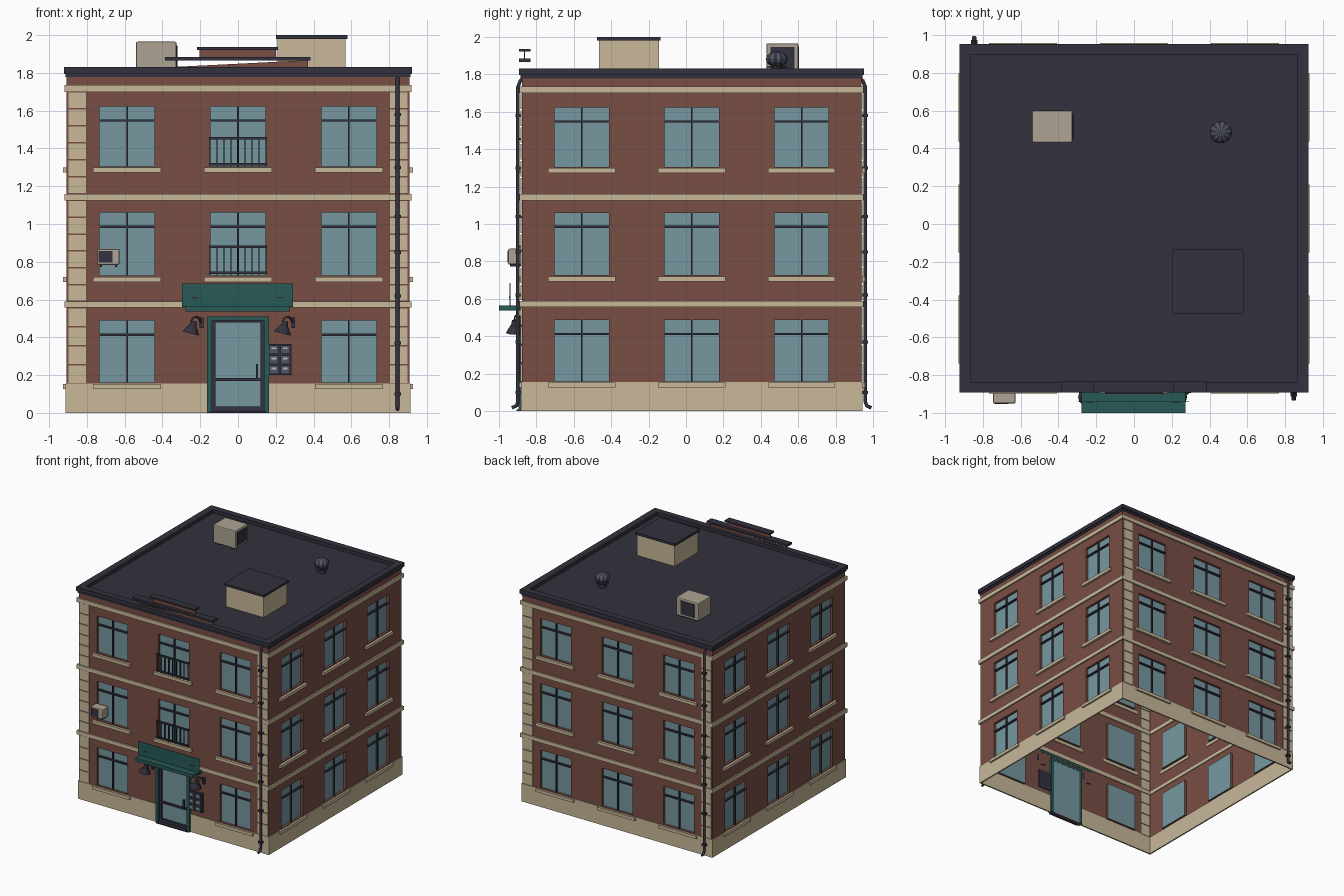
import bpy, bmesh, math
from mathutils import Matrix, Vector

cube = bpy.data.objects.get("Cube")
if cube:
    bpy.data.objects.remove(cube, do_unlink=True)


def material(name, *rgb):
    m = bpy.data.materials.new(name)
    m.use_nodes = True
    m.diffuse_color = (*rgb, 1)
    m.node_tree.nodes["Principled BSDF"].inputs["Base Color"].default_value = (*rgb, 1)
    return m


brick = material("red brown brick", .19, .077, .058)
cream = material("cream stone", .58, .48, .32)
dark = material("dark slate", .033, .031, .048)
glass = material("blue glass", .18, .31, .35)
green = material("deep green", .021, .1, .09)
beige = material("beige metal", .42, .37, .29)
steel = material("blue grey steel", .08, .095, .13)
pale = material("pale grey", .5, .5, .5)

# The building stands slightly behind the origin because the awning sticks out
CENTRE = Matrix.Translation((0, .03, 0))
sides = {name: CENTRE @ Matrix.Rotation(i * math.pi / 2, 4, 'Z')
         for i, name in enumerate(("front", "right_side", "back", "left_side"))}
front = sides["front"]
WALL = -.907
HALF = .145
COLUMNS = (-.587, 0, .587)
STOREYS = ((.16, .488), (.727, 1.06), (1.305, 1.623))
BANDS = ((.557, .59), (1.125, 1.16), (1.70, 1.735))


def finish(name, bm, mats, matrix=CENTRE, smooth=False):
    mesh = bpy.data.meshes.new(name)
    bm.to_mesh(mesh)
    bm.free()
    for m in mats:
        mesh.materials.append(m)
    ob = bpy.data.objects.new(name, mesh)
    bpy.context.collection.objects.link(ob)
    ob.matrix_world = matrix
    if smooth:
        for p in mesh.polygons:
            p.use_smooth = True
    return ob


def boxes(name, items, mat, matrix=CENTRE):
    """Each item is a (min, max) pair per axis."""
    bm = bmesh.new()
    for xs, ys, zs in items:
        size = [b - a for a, b in (xs, ys, zs)]
        mid = [(a + b) / 2 for a, b in (xs, ys, zs)]
        bmesh.ops.create_cube(bm, size=1, matrix=Matrix.Translation(mid) @ Matrix.Diagonal((*size, 1)))
    return finish(name, bm, [mat], matrix)


def tube(name, points, radius, mat, matrix):
    curve = bpy.data.curves.new(name, 'CURVE')
    curve.dimensions = '3D'
    curve.bevel_depth = radius
    curve.bevel_resolution = 1
    curve.use_fill_caps = True
    line = curve.splines.new('POLY')
    line.points.add(len(points) - 1)
    for p, co in zip(line.points, points):
        p.co = (*co, 1)
    curve.materials.append(mat)
    ob = bpy.data.objects.new(name, curve)
    bpy.context.collection.objects.link(ob)
    ob.matrix_world = matrix


def cone(bm, low, high, bottom, top, sides_count=12):
    bmesh.ops.create_cone(bm, cap_ends=True, segments=sides_count, radius1=low, radius2=high,
                          depth=top - bottom, matrix=Matrix.Translation((0, 0, (top + bottom) / 2)))


def ring(name, outer, inner, zs, mat):
    """Square ring around the whole building."""
    o, i = outer, inner
    boxes(name, [((-o, o), (-o, -i), zs), ((-o, o), (i, o), zs),
                 ((-o, -i), (-i, i), zs), ((i, o), (-i, i), zs)], mat)


def span(mid, half):
    return (mid - half, mid + half)


# Thin walls with recessed glass in every opening
def wall(name, openings, matrix):
    bm = bmesh.new()
    inner = WALL + .02

    def quad(corners, index):
        bm.faces.new([bm.verts.new(c) for c in corners]).material_index = index

    def panel(x0, x1, z0, z1, y=WALL, index=0):
        quad([(x0, y, z0), (x1, y, z0), (x1, y, z1), (x0, y, z1)], index)

    edge = WALL
    for x in COLUMNS:
        a, b = span(x, HALF)
        panel(edge, a, 0, 1.79)
        edge, level = b, 0
        for z0, z1 in openings[x]:
            if z0 > level:
                panel(a, b, level, z0)
            level = z1
            panel(a, b, z0, z1, inner, 1)
            for z in (z0, z1):
                quad([(a, WALL, z), (b, WALL, z), (b, inner, z), (a, inner, z)], 0)
            for u in (a, b):
                quad([(u, WALL, z0), (u, WALL, z1), (u, inner, z1), (u, inner, z0)], 0)
        panel(a, b, level, 1.79)
    panel(edge, -WALL, 0, 1.79)
    finish(name, bm, [brick, glass], matrix)


for side, matrix in sides.items():
    openings = {x: list(STOREYS) for x in COLUMNS}
    if side == "front":
        openings[0][0] = (0, .505)
    wall(side + "_wall", openings, matrix)
    bars, sills = [], []
    for x in COLUMNS:
        for z0, z1 in openings[x]:
            if z0 > 0:
                bars.append((span(x, HALF), (WALL + .002, WALL + .018), span(z1 - .075, .006)))
                bars.append((span(x, .004), (WALL + .002, WALL + .018), (z0, z1)))
                sills.append((span(x, .18), (WALL - .02, WALL + .005), (z0 - .033, z0 - .007)))
    boxes(side + "_window_bars", bars, dark, matrix)
    boxes(side + "_window_sills", sills, cream, matrix)
    # Stone base, left open at the door
    runs = [(-.912, -.16), (.16, .912)] if side == "front" else [(-.912, .912)]
    boxes(side + "_base", [(r, (-.912, -.9), (0, .155)) for r in runs], cream, matrix)

# Corner stones on front and back, separated by brick joints
lows = [.155] + [b[1] for b in BANDS[:2]]
for side in ("front", "back"):
    stones = []
    for low, (high, _) in zip(lows, BANDS):
        count = round((high - low) / .093)
        step = (high - low) / count
        for i in range(count):
            for s in (-.852, .852):
                stones.append((span(s, .046), (-.913, -.902), (low + i * step + .004, low + (i + 1) * step - .004)))
    boxes(side + "_corner_stones", stones, cream, sides[side])

for i, band in enumerate(BANDS):
    ring(f"stone_band_{i}", .919, .9, band, cream)

# Roof and parapet
ring("lower_cornice", .913, .9, (1.778, 1.795), dark)
ring("parapet_cap", .922, .865, (1.795, 1.83), dark)
boxes("roof_deck", [((-.9, .9), (-.9, .9), (1.785, 1.8))], dark)
boxes("gable_caps", [((-.387, .383), (-.922, -.86), (1.866, 1.884)),
                     ((-.218, .212), (-.922, -.86), (1.922, 1.936))], dark)
boxes("gable_panel", [((-.205, .2), (-.896, -.89), (1.884, 1.922))], brick)
bm = bmesh.new()
bm.faces.new([bm.verts.new(c) for c in ((-.37, -.893, 1.83), (.37, -.893, 1.83), (.37, -.893, 1.867))])
finish("gable_lower_panel", bm, [brick])

# Stair hut on the roof
boxes("roof_hut", [((.21, .57), (-.495, -.175), (1.79, 1.98))], cream)
boxes("roof_hut_cap", [((.2, .58), (-.505, -.165), (1.98, 2.0))], dark)


# Cooling units
def cooler(name, xs, ys, zs):
    ob = boxes(name, [(xs, ys, zs)], beige)
    bevel = ob.modifiers.new("rounded", 'BEVEL')
    bevel.width, bevel.segments = .008, 2


cooler("roof_cooler", (-.54, -.325), (.4, .57), (1.81, 1.965))
boxes("roof_cooler_grilles", [((-.5, -.37), (.57, .574), (1.83, 1.945)),
                              ((-.325, -.321), (.42, .55), (1.83, 1.945))], dark)
boxes("roof_cooler_feet", [(span(x, .012), (.41, .56), (1.79, 1.815)) for x in (-.5, -.36)], dark)
cooler("window_cooler", (-.745, -.627), (-.98, -.9), (.783, .868))
boxes("window_cooler_grille", [((-.738, -.665), (-.983, -.979), (.795, .857))], dark)
boxes("window_cooler_bracket", [(span(x, .005), (-.97, -.9), (.773, .784)) for x in (-.725, -.645)], dark)

# Ribbed turbine vent
vent = CENTRE @ Matrix.Translation((.46, .455, 0))
bm = bmesh.new()
cone(bm, .035, .03, 1.79, 1.85)
cone(bm, .052, .05, 1.835, 1.845)
finish("vent_neck", bm, [dark], vent)
bm = bmesh.new()
bmesh.ops.create_uvsphere(bm, u_segments=20, v_segments=8, radius=.058,
                          matrix=Matrix.Translation((0, 0, 1.88)) @ Matrix.Diagonal((1, 1, .72, 1)))
for v in bm.verts:
    v.co.z = max(v.co.z, 1.845)
bm.faces.ensure_lookup_table()
for f in bm.faces:
    c = f.calc_center_median()
    f.material_index = int((math.atan2(c.y, c.x) + math.pi) / math.pi * 10) % 2
finish("vent_turbine", bm, [steel, dark], vent)

# Downpipes with elbows and collars
for side in ("front", "back"):
    m = sides[side]
    tube(side + "_downpipe", [(.845, -.9, 1.775), (.845, -.915, 1.765), (.845, -.928, 1.73),
                              (.845, -.928, .05), (.845, -.935, .03), (.845, -.96, .018)], .011, dark, m)
    boxes(side + "_pipe_collars", [(span(.845, .017), (-.942, -.905), span(z, .008))
                                   for z in (.1, .37, .62, .85, 1.04, 1.3, 1.58)], dark, m)

# Balcony railings
for i, z in enumerate((.73, 1.305)):
    rails = [(span(0, .153), (-.93, -.918), span(z + h, .006)) for h in (.012, .149)]
    rails += [(span(-.148 + k * .037, .0035), (-.927, -.92), (z, z + .15)) for k in range(9)]
    rails += [(span(x, .005), (-.928, -.9), span(z + .149, .005)) for x in (-.148, .148)]
    boxes(f"balcony_rail_{i}", rails, dark, front)

# Entrance
boxes("door_surround", [((-.163, -.137), (-.925, -.885), (0, .505)), ((.137, .163), (-.925, -.885), (0, .505)),
                        ((-.163, .163), (-.925, -.885), (.488, .51))], green, front)
boxes("door_frame", [(span(x, .009), (-.905, -.889), (.005, .488)) for x in (-.129, .129)] +
      [(span(0, .137), (-.905, -.889), zs) for zs in ((.005, .035), (.17, .185), (.478, .49))], dark, front)
boxes("door_handle", [(span(.1, .005), (-.92, -.905), (.185, .26))], dark, front)
boxes("door_step", [(span(0, .15), (-.935, -.9), (0, .008))], dark, front)
boxes("awning_slab", [(span(-.003, .275), (-1.03, -.905), (.537, .566))], green, front)
boxes("awning_sign", [(span(-.003, .294), (-.972, -.968), (.56, .685))], green, front)
boxes("awning_clips", [(span(x, .017), (-.975, -.972), span(.61, .004)) for x in (-.23, .22)], dark, front)

# Mailboxes
cells = [(x, z) for x in (.19, .25) for z in (.228, .282, .336)]
boxes("mailbox_back", [((.158, .284), (-.925, -.9), (.2, .364))], dark, front)
boxes("mailbox_doors", [(span(x, .025), (-.936, -.925), span(z, .022)) for x, z in cells], steel, front)
boxes("mailbox_slots", [(span(x, .013), (-.939, -.936), span(z + .006, .005)) for x, z in cells], pale, front)

# Gooseneck wall lamps
for i, x in enumerate((-.25, .235)):
    base = front @ Matrix.Translation((x, -.945, .42))
    tube(f"lamp_arm_{i}", [(0, 0, .06), (.01, 0, .082), (.03, .005, .09), (.045, .015, .08),
                           (.055, .025, .055), (.055, .04, .05)], .005, dark, base)
    boxes(f"lamp_mount_{i}", [(span(.057, .01), (.02, .04), (.03, .085))], dark, base)
    bm = bmesh.new()
    cone(bm, .047, .022, 0, .04)
    cone(bm, .02, .014, .04, .068)
    finish(f"lamp_shade_{i}", bm, [dark], base @ Matrix.Rotation(.25, 4, 'Y'))
